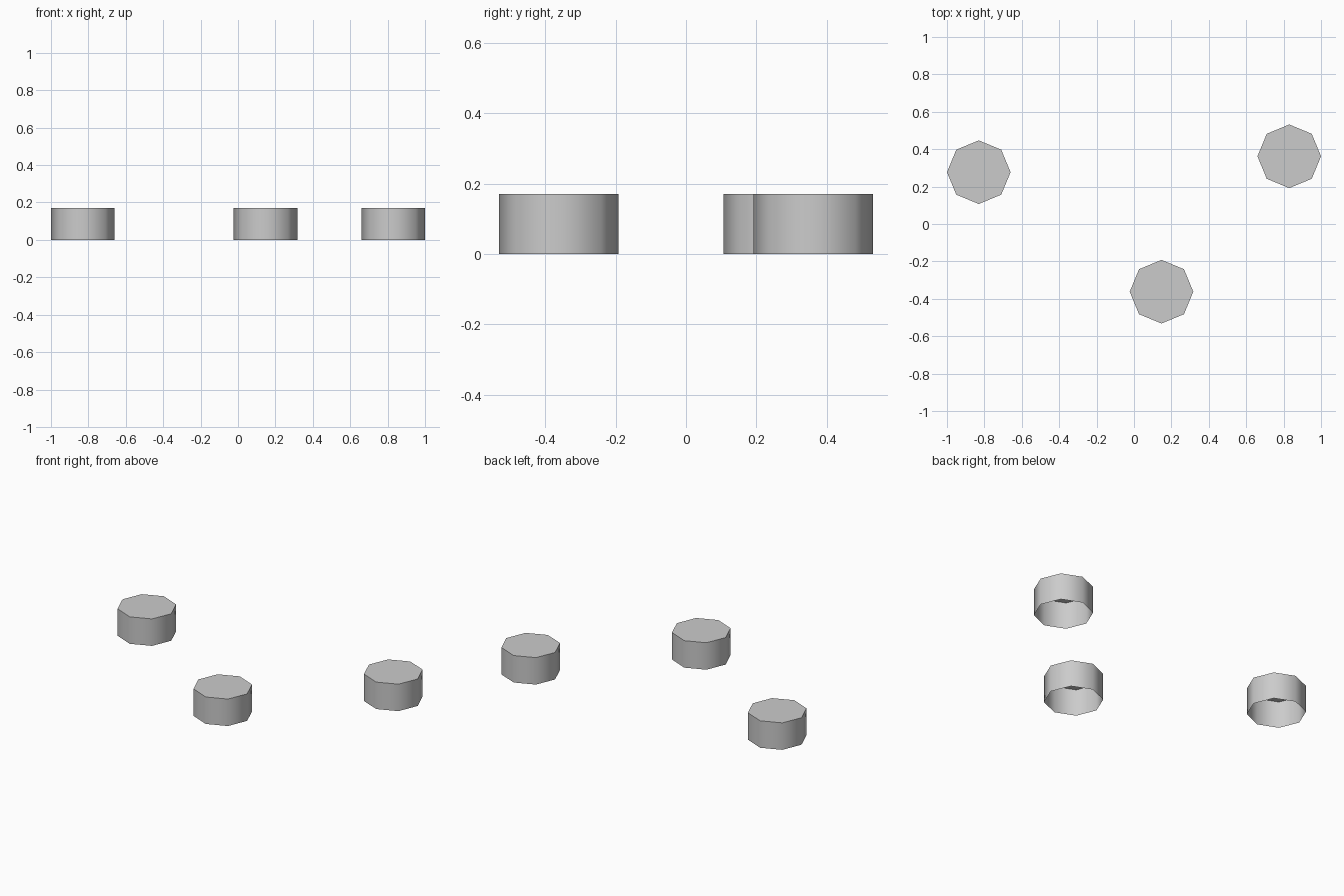
import bpy, bmesh, math

if "Cube" in bpy.data.objects:
    bpy.data.objects.remove(bpy.data.objects["Cube"])

# One plain grey for every cap
grey = bpy.data.materials.new("light_grey")
grey.diffuse_color = (0.6, 0.6, 0.6, 1.0)
grey.use_nodes = True
grey.node_tree.nodes["Principled BSDF"].inputs["Base Color"].default_value = grey.diffuse_color

RADIUS, HEIGHT, SIDES = 0.17, 0.17, 8


def make_cap(name, x, y):
    """Eight-sided cap, closed on top and open underneath."""
    bm = bmesh.new()
    ring = [(RADIUS * math.cos(2 * math.pi * i / SIDES),
             RADIUS * math.sin(2 * math.pi * i / SIDES)) for i in range(SIDES)]
    low = [bm.verts.new((px, py, 0)) for px, py in ring]
    top = [bm.verts.new((px, py, HEIGHT)) for px, py in ring]
    bm.faces.new(top)
    for i in range(SIDES):
        j = (i + 1) % SIDES
        bm.faces.new((low[i], low[j], top[j], top[i]))
    mesh = bpy.data.meshes.new(name)
    bm.to_mesh(mesh)
    bm.free()
    mesh.materials.append(grey)
    obj = bpy.data.objects.new(name, mesh)
    obj.location = (x, y, 0)
    bpy.context.collection.objects.link(obj)
    # Smooth wall, crisp top rim
    bpy.ops.object.select_all(action='DESELECT')
    obj.select_set(True)
    bpy.context.view_layer.objects.active = obj
    bpy.ops.object.shade_smooth_by_angle(angle=math.radians(60))


# Three separate caps
make_cap("left_cap", -0.83, 0.277)
make_cap("front_cap", 0.147, -0.362)
make_cap("right_cap", 0.83, 0.362)
